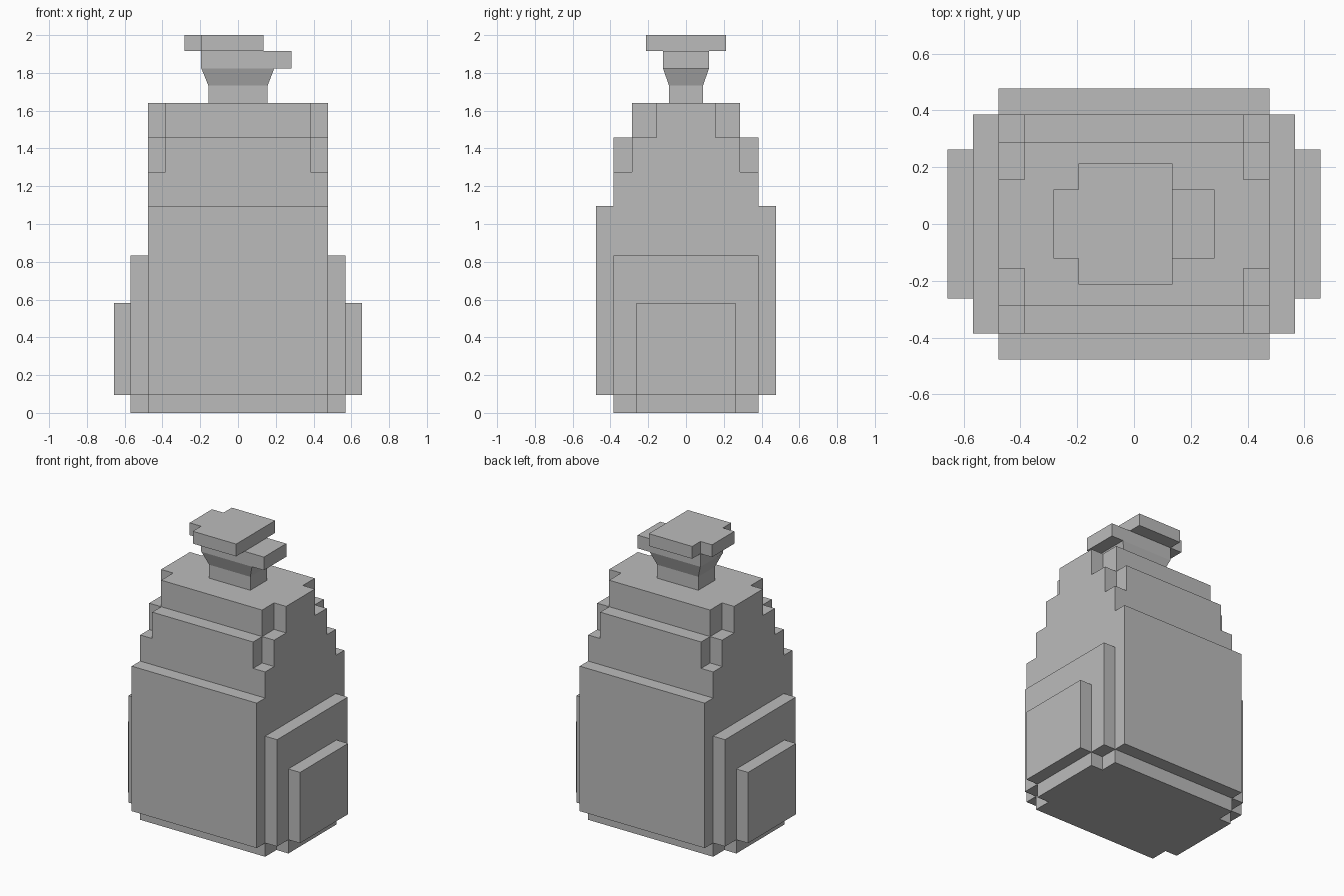
import bpy, bmesh

cube = bpy.data.objects.get("Cube")
if cube:
    bpy.data.objects.remove(cube, do_unlink=True)

grey = bpy.data.materials.new("plain grey")
grey.use_nodes = True
grey.diffuse_color = (0.5, 0.5, 0.5, 1)
bsdf = next(n for n in grey.node_tree.nodes if n.type == 'BSDF_PRINCIPLED')
bsdf.inputs["Base Color"].default_value = grey.diffuse_color


def rect(x0, x1, y):
    return [(x0, -y), (x1, -y), (x1, y), (x0, y)]


def cross(x, y, inner_x, inner_y):
    """Rectangle outline with its four corners notched out."""
    quarter = [(x, inner_y), (inner_x, inner_y), (inner_x, y)]
    half = quarter + [(-px, py) for px, py in reversed(quarter)]
    return half + [(-px, -py) for px, py in half]


def prism(name, outline, z0, z1, top=None):
    """Solid between an outline at z0 and the same or another one at z1."""
    bm = bmesh.new()
    low = [bm.verts.new((x, y, z0)) for x, y in outline]
    high = [bm.verts.new((x, y, z1)) for x, y in (top or outline)]
    bm.faces.new(low[::-1])
    bm.faces.new(high)
    n = len(low)
    for i in range(n):
        j = (i + 1) % n
        bm.faces.new((low[i], low[j], high[j], high[i]))
    bmesh.ops.recalc_face_normals(bm, faces=bm.faces)
    mesh = bpy.data.meshes.new(name)
    bm.to_mesh(mesh)
    bm.free()
    mesh.materials.append(grey)
    obj = bpy.data.objects.new(name, mesh)
    bpy.context.collection.objects.link(obj)
    return obj


W = 0.477     # half width of the body
BASE = 0.095  # top of the foot slab

# Body, stepping inwards towards the shoulders
prism("foot_slab", cross(0.568, 0.385, W, 0.262), 0, BASE)
prism("body", rect(-W, W, W), BASE, 1.095)
prism("chest", rect(-W, W, 0.385), 1.095, 1.275)
prism("lower_shoulder", cross(W, 0.385, 0.385, 0.287), 1.275, 1.457)
prism("upper_shoulder", cross(W, 0.287, 0.385, 0.157), 1.457, 1.64)

# Stepped plates on both sides
for side, s in (("left", 1), ("right", -1)):
    for part, x0, x1, y, z1 in (("inner", W, 0.568, 0.385, 0.832),
                                ("outer", 0.568, 0.657, 0.262, 0.583)):
        a, b = sorted((s * x0, s * x1))
        prism(f"{side}_{part}_plate", rect(a, b, y), BASE, z1)

# Neck, flared collar and the two offset cap slabs
neck = rect(-0.157, 0.157, 0.09)
prism("neck", neck, 1.64, 1.733)
prism("collar", neck, 1.733, 1.824, rect(-0.194, 0.192, 0.122))
prism("lower_cap", rect(-0.196, 0.283, 0.122), 1.824, 1.915)
prism("upper_cap", [(-0.284, -0.122), (-0.196, -0.122), (-0.196, -0.213),
                    (0.135, -0.213), (0.135, 0.213), (-0.196, 0.213),
                    (-0.196, 0.122), (-0.284, 0.122)], 1.915, 2)
